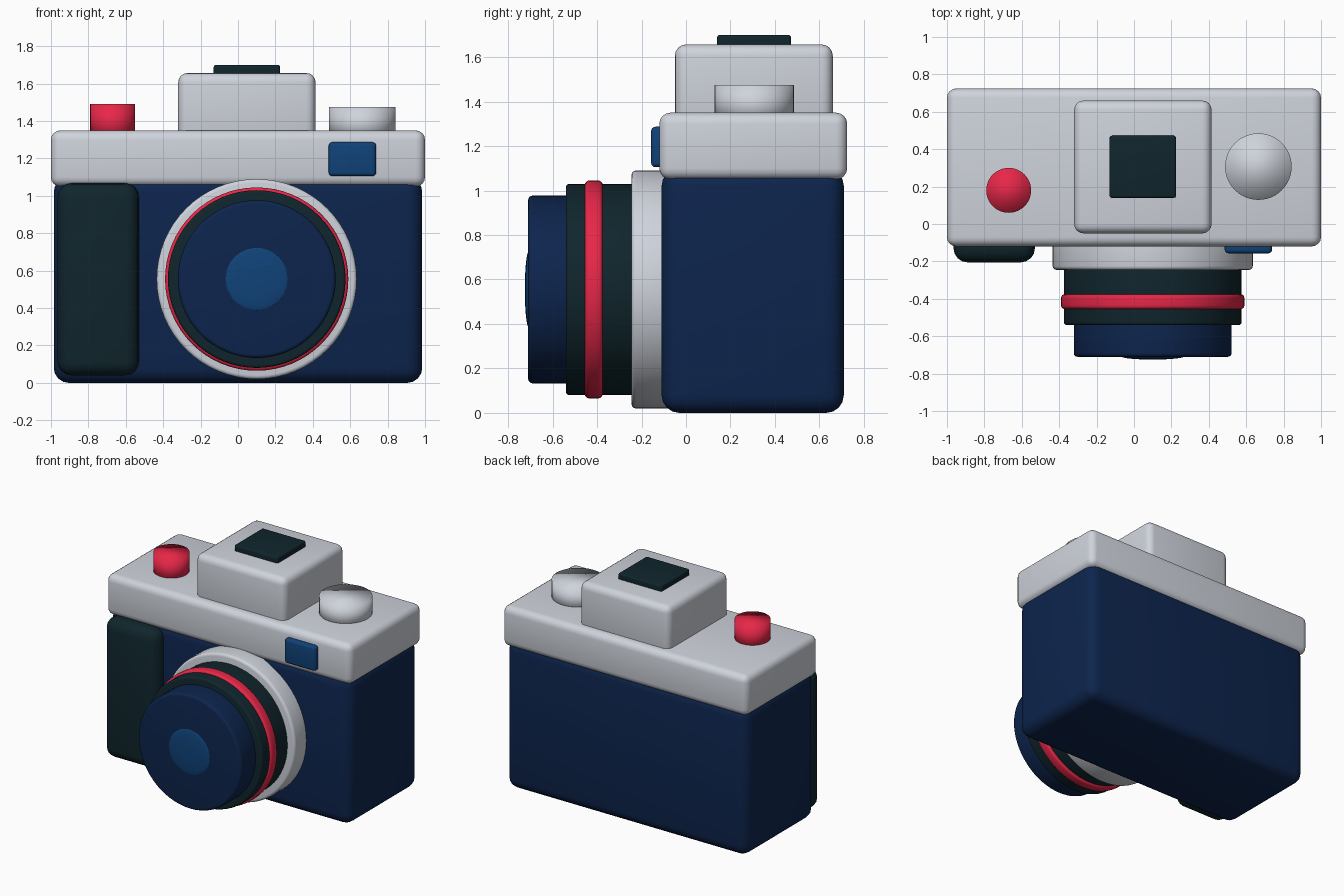
import bpy
import math

if "Cube" in bpy.data.objects:
    bpy.data.objects.remove(bpy.data.objects["Cube"], do_unlink=True)


def material(name, rgb):
    m = bpy.data.materials.new(name)
    m.use_nodes = True
    m.diffuse_color = (*rgb, 1)
    m.node_tree.nodes["Principled BSDF"].inputs["Base Color"].default_value = (*rgb, 1)
    return m


navy = material("navy", (0.004, 0.018, 0.075))
silver = material("silver", (0.62, 0.65, 0.71))
charcoal = material("dark teal", (0.005, 0.019, 0.026))
red = material("red", (0.8, 0.02, 0.065))
blue = material("window blue", (0.005, 0.055, 0.19))

LENS_X, LENS_Z = 0.10, 0.555


def finish(name, mat, bevel):
    """Name, colour, round and smooth the active object."""
    ob = bpy.context.object
    ob.name = name
    ob.data.materials.append(mat)
    if bevel:
        mod = ob.modifiers.new("rounded edges", "BEVEL")
        mod.width = bevel
        mod.segments = 4
        mod.limit_method = "ANGLE"
        mod.angle_limit = math.radians(40)
        bpy.ops.object.modifier_apply(modifier=mod.name)
        bpy.ops.object.shade_smooth_by_angle(angle=math.radians(40))
    else:
        bpy.ops.object.shade_smooth()
    return ob


def box(name, mat, xs, ys, zs, bevel):
    spans = (xs, ys, zs)
    bpy.ops.mesh.primitive_cube_add(size=1, location=[sum(s) / 2 for s in spans])
    bpy.context.object.scale = [s[1] - s[0] for s in spans]
    bpy.ops.object.transform_apply(location=False, rotation=False, scale=True)
    return finish(name, mat, bevel)


def lens_part(name, mat, radius, front, back, bevel):
    bpy.ops.mesh.primitive_cylinder_add(
        vertices=64, radius=radius, depth=back - front,
        location=(LENS_X, (front + back) / 2, LENS_Z), rotation=(math.pi / 2, 0, 0))
    return finish(name, mat, bevel)


def knob(name, mat, x, y, radius, top):
    base = 1.30
    bpy.ops.mesh.primitive_cylinder_add(
        vertices=48, radius=radius, depth=top - base, location=(x, y, (top + base) / 2))
    return finish(name, mat, 0)


# Body, top cover and viewfinder housing
box("body", navy, (-0.985, 0.985), (-0.11, 0.71), (0, 1.10), 0.08)
box("top_cover", silver, (-1, 1), (-0.12, 0.725), (1.05, 1.35), 0.05)
box("viewfinder_housing", silver, (-0.32, 0.415), (-0.05, 0.66), (1.28, 1.657), 0.05)
box("accessory_shoe", charcoal, (-0.13, 0.225), (0.14, 0.472), (1.63, 1.70), 0.012)

# Front details
box("hand_grip", charcoal, (-0.965, -0.53), (-0.205, -0.04), (0.04, 1.068), 0.075)
box("viewfinder_window", blue, (0.485, 0.738), (-0.157, -0.08), (1.105, 1.287), 0.02)

# Controls on the top cover
knob("shutter_button", red, -0.67, 0.18, 0.12, 1.49)
knob("control_dial", silver, 0.665, 0.307, 0.178, 1.475)

# Lens, from the mount outwards
lens_part("lens_mount", silver, 0.535, -0.245, -0.06, 0.02)
lens_part("lens_barrel", charcoal, 0.475, -0.54, -0.20, 0.015)
lens_part("lens_ring", red, 0.49, -0.455, -0.375, 0.02)
lens_part("front_barrel", navy, 0.422, -0.71, -0.50, 0.02)

# Shallow glass dome
bpy.ops.mesh.primitive_uv_sphere_add(segments=48, ring_count=24, radius=0.168,
                                     location=(LENS_X, -0.708, LENS_Z),
                                     rotation=(math.pi / 2, 0, 0))
bpy.context.object.scale = (1, 1, 0.1)
finish("lens_glass", blue, 0)
